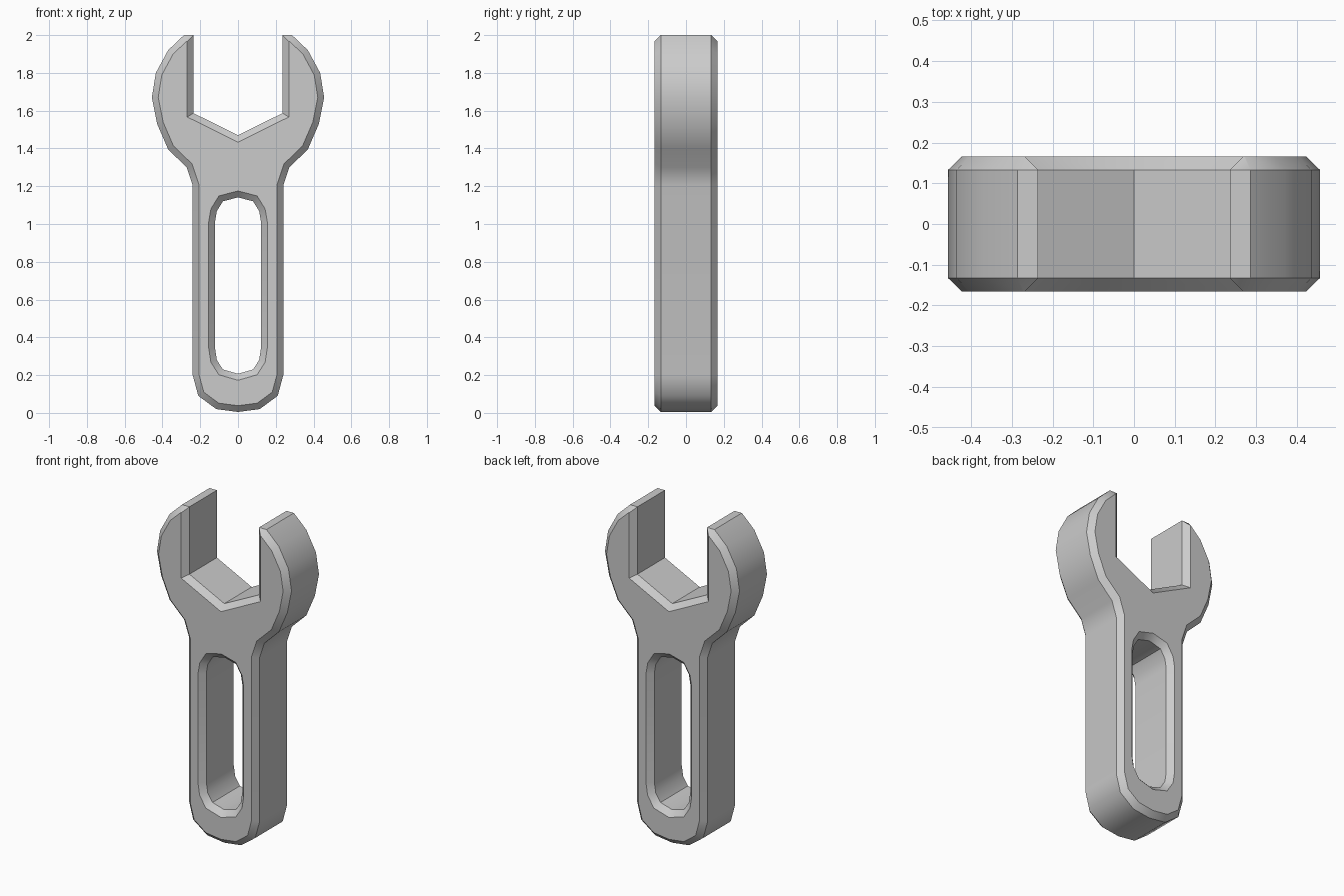
import bpy, bmesh
from mathutils import Vector

if "Cube" in bpy.data.objects:
    bpy.data.objects.remove(bpy.data.objects["Cube"])

CH = 0.033                 # chamfer width
Y_FACE, Y_SIDE = 0.166, 0.133

# right half profiles (x, z), counter-clockwise, first and last on the axis
BODY = [(0, 0.005), (0.115, 0.02), (0.21, 0.09), (0.24, 0.20), (0.24, 1.205),
        (0.272, 1.30), (0.37, 1.395), (0.428, 1.53), (0.456, 1.67),
        (0.435, 1.80), (0.37, 1.92), (0.286, 2.0), (0.236, 2.0),
        (0.236, 1.587), (0, 1.47)]
SLOT = [(0, 0.207), (0.08, 0.23), (0.112, 0.28), (0.122, 0.345),
        (0.122, 1.01), (0.112, 1.068), (0.08, 1.12), (0, 1.141)]


def mirrored(half):
    return [Vector(p) for p in half] + [Vector((-x, z)) for x, z in half[-2:0:-1]]


def offset_left(loop, d):
    """Mitred offset to the left of the travel direction."""
    out = []
    for i, p in enumerate(loop):
        a = (p - loop[i - 1]).normalized()
        b = (loop[(i + 1) % len(loop)] - p).normalized()
        na, nb = Vector((-a.y, a.x)), Vector((-b.y, b.x))
        out.append(p + (na + nb) * d / (1 + na.dot(nb)))
    return out


def add_wall(bm, loop):
    """Chamfered side wall; returns the front and back rim edges."""
    rim = offset_left(loop, CH)
    rings = [[bm.verts.new((p.x, y, p.y)) for p in pts] for pts, y in
             ((rim, -Y_FACE), (loop, -Y_SIDE), (loop, Y_SIDE), (rim, Y_FACE))]
    n = len(loop)
    for r0, r1 in zip(rings, rings[1:]):
        for i in range(n):
            j = (i + 1) % n
            bm.faces.new((r0[i], r0[j], r1[j], r1[i]))
    return [[bm.edges.get((r[i], r[(i + 1) % n])) for i in range(n)]
            for r in (rings[0], rings[3])]


bm = bmesh.new()
outer = add_wall(bm, mirrored(BODY))
slot = add_wall(bm, mirrored(SLOT)[::-1])

# flat front and back faces around the slot
for side, ny in ((0, -1), (1, 1)):
    bmesh.ops.triangle_fill(bm, edges=outer[side] + slot[side],
                            use_beauty=True, normal=(0, ny, 0))
bmesh.ops.recalc_face_normals(bm, faces=bm.faces[:])

# open-ended wrench
mesh = bpy.data.meshes.new("wrench")
bm.to_mesh(mesh)
bm.free()
wrench = bpy.data.objects.new("wrench", mesh)
bpy.context.collection.objects.link(wrench)
bpy.context.view_layer.objects.active = wrench
wrench.select_set(True)
bpy.ops.object.shade_smooth_by_angle(angle=0.7)
